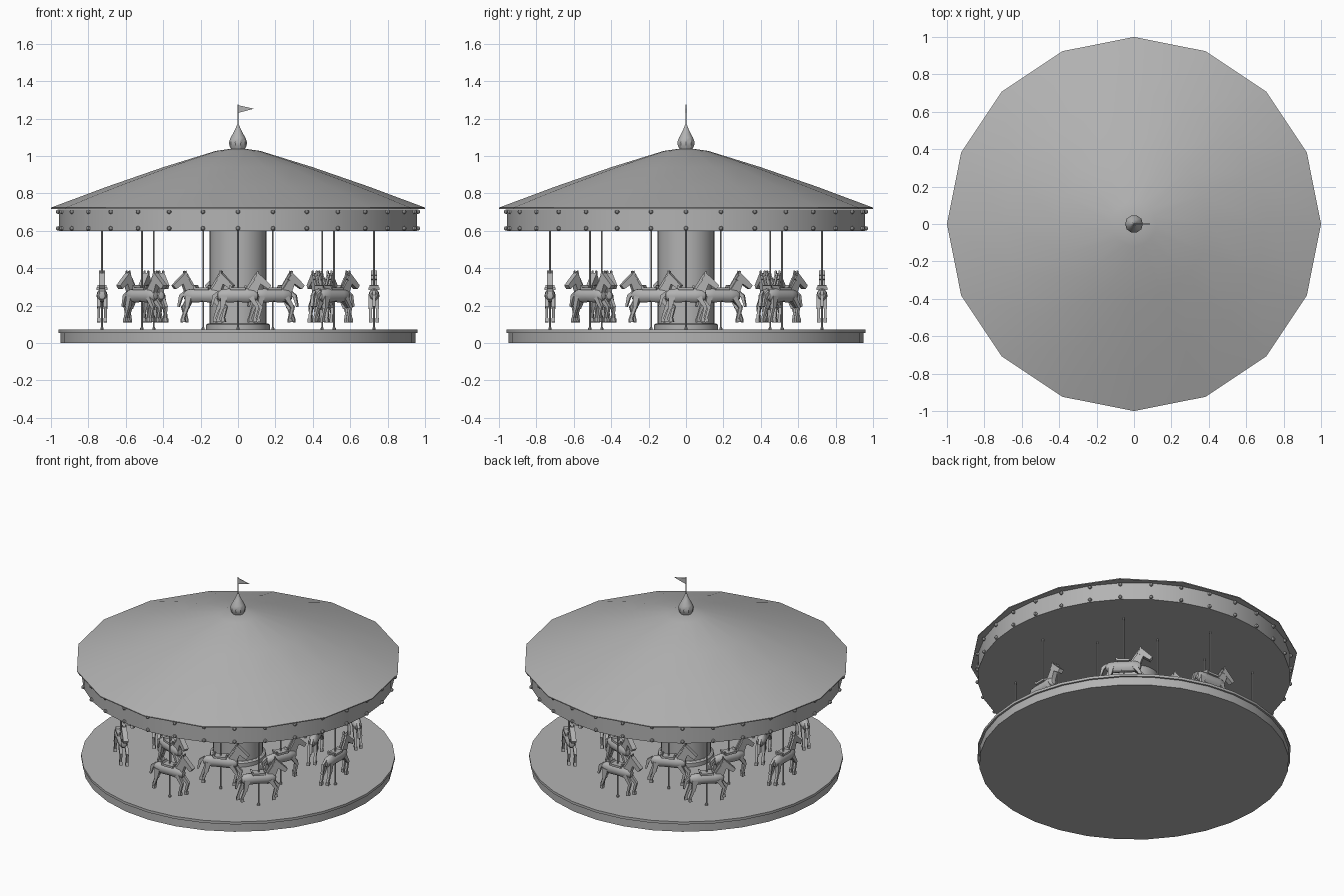
import bpy, bmesh, math
from mathutils import Matrix, Vector

if "Cube" in bpy.data.objects:
    bpy.data.objects.remove(bpy.data.objects["Cube"])

grey = bpy.data.materials.new("plain grey")
grey.diffuse_color = (0.45, 0.45, 0.45, 1)
grey.use_nodes = True
grey.node_tree.nodes["Principled BSDF"].inputs["Base Color"].default_value = grey.diffuse_color


def finish(name, bm):
    """Turn a bmesh into a shaded object."""
    bmesh.ops.remove_doubles(bm, verts=bm.verts, dist=1e-5)
    bmesh.ops.recalc_face_normals(bm, faces=bm.faces)
    me = bpy.data.meshes.new(name)
    bm.to_mesh(me)
    bm.free()
    me.materials.append(grey)
    me.shade_smooth()
    me.set_sharp_from_angle(angle=math.radians(32))
    ob = bpy.data.objects.new(name, me)
    bpy.context.collection.objects.link(ob)
    return ob


def lathe(bm, profile, n, matrix=Matrix()):
    """Spin (radius, height) points around z."""
    rings = [[bm.verts.new(matrix @ Vector((r * math.cos(math.tau * i / n),
                                            r * math.sin(math.tau * i / n), z)))
              for i in range(n)] for r, z in profile]
    for a, b in zip(rings, rings[1:]):
        for i in range(n):
            j = (i + 1) % n
            bm.faces.new((a[i], a[j], b[j], b[i]))


def turned(name, profile, n):
    bm = bmesh.new()
    lathe(bm, profile, n)
    return finish(name, bm)


def bar(bm, a, b, width, thick_a, thick_b, y=0):
    """Tapered box in the xz plane from a to b."""
    a, b = Vector((a[0], y, a[1])), Vector((b[0], y, b[1]))
    d = (b - a).normalized()
    side = Vector((-d.z, 0, d.x))
    w = Vector((0, width / 2, 0))
    ends = [[bm.verts.new(p + s * side * t / 2 + k * w)
             for s, k in ((-1, -1), (1, -1), (1, 1), (-1, 1))]
            for p, t in ((a, thick_a), (b, thick_b))]
    bm.faces.new(ends[0])
    bm.faces.new(ends[1])
    for i in range(4):
        j = (i + 1) % 4
        bm.faces.new((ends[0][i], ends[0][j], ends[1][j], ends[1][i]))


# Platform with a slightly wider rim
turned("platform", [(0, 0), (.948, 0), (.948, .055), (.96, .055), (.96, .072), (0, .072)], 32)

# Centre column with a stepped base
turned("column_base", [(0, .07), (.17, .07), (.17, .098), (.16, .105), (0, .105)], 32)
turned("centre_column", [(.152, .1), (.152, .605)], 32)

# Canopy: fascia drum and sixteen-sided roof
turned("fascia", [(0, .6), (.957, .6), (.957, .715), (0, .715)], 32)
turned("roof", [(0, .718), (1, .718), (1, .724), (.7, .836), (.4, .94), (.12, 1.027),
                (.05, 1.037), (0, 1.037)], 16)

# Two rows of bulbs around the fascia
bm = bmesh.new()
for i in range(32):
    a = math.tau * i / 32
    for z in (.613, .702):
        bmesh.ops.create_uvsphere(bm, u_segments=8, v_segments=5, radius=.012,
                                  matrix=Matrix.Translation((.962 * math.cos(a), .962 * math.sin(a), z)))
finish("bulbs", bm)

# Finial, flagpole and pennant
turned("finial", [(0, 1.03), (.036, 1.035), (.046, 1.055), (.048, 1.075), (.04, 1.097),
                  (.024, 1.125), (.012, 1.15), (.005, 1.168), (0, 1.17)], 10)
turned("flagpole", [(0, 1.15), (.004, 1.15), (.004, 1.275), (0, 1.275)], 8)
bm = bmesh.new()
tri = [bm.verts.new((x, -.002, z)) for x, z in ((0, 1.23), (.085, 1.253), (0, 1.272))]
ext = bmesh.ops.extrude_face_region(bm, geom=[bm.faces.new(tri)])
bmesh.ops.translate(bm, vec=(0, .004, 0),
                    verts=[v for v in ext["geom"] if isinstance(v, bmesh.types.BMVert)])
bm.faces.ensure_lookup_table()
if len(bm.faces) == 4:
    bm.faces.new(tri)
finish("pennant", bm)

# Horse facing +x, with rounded barrel body
bm = bmesh.new()
along_x = (Matrix.Translation((0, 0, .254)) @ Matrix.Diagonal((1, .8, 1, 1))
           @ Matrix.Rotation(math.pi / 2, 4, "Y"))
lathe(bm, [(0, -.112), (.02, -.107), (.033, -.088), (.037, -.05), (.035, 0),
           (.037, .05), (.033, .086), (.02, .105), (0, .11)], 12, along_x)
# Saddle with raised front and back
bar(bm, (-.04, .29), (.04, .29), .058, .014, .014)
bar(bm, (-.038, .29), (-.044, .308), .05, .012, .01)
bar(bm, (.036, .29), (.042, .308), .03, .012, .01)
# Neck, mane, head and ears
bar(bm, (.07, .262), (.116, .35), .03, .056, .034)
bar(bm, (.05, .29), (.098, .368), .01, .014, .014)
bar(bm, (.096, .358), (.17, .298), .032, .042, .026)
for y in (-.011, .011):
    bar(bm, (.102, .362), (.106, .386), .009, .013, .008, y)
# Tail
bar(bm, (-.1, .274), (-.128, .25), .016, .016, .02)
bar(bm, (-.126, .255), (-.142, .195), .016, .02, .01)
# Galloping legs with hooves
for y, shift in ((-.018, 0), (.018, .02)):
    bar(bm, (.07, .245), (.105 + shift, .19), .018, .028, .018, y)
    bar(bm, (.105 + shift, .196), (.088 + shift, .13), .015, .017, .013, y)
    bar(bm, (.089 + shift, .132), (.092 + shift, .112), .019, .018, .022, y)
    bar(bm, (-.075, .25), (-.085 - shift, .185), .02, .036, .02, y)
    bar(bm, (-.085 - shift, .19), (-.107 - shift, .13), .015, .018, .013, y)
    bar(bm, (-.106 - shift, .132), (-.104 - shift, .112), .019, .018, .022, y)
horse = finish("horse", bm)

# Pole with a small foot
pole = turned("horse_pole", [(0, .07), (.009, .07), (.009, .08), (.005, .085), (.005, .603), (0, .603)], 8)

# Two staggered rings of eight horses, all running counter-clockwise
first = True
for radius, offset in ((.727, 0), (.487, math.pi / 8)):
    for i in range(8):
        a = offset + i * math.tau / 8
        for part in (horse, pole):
            ob = part if first else part.copy()
            if not first:
                bpy.context.collection.objects.link(ob)
            ob.location = (radius * math.cos(a), radius * math.sin(a), 0)
            ob.rotation_euler.z = a + math.pi / 2
        first = False
